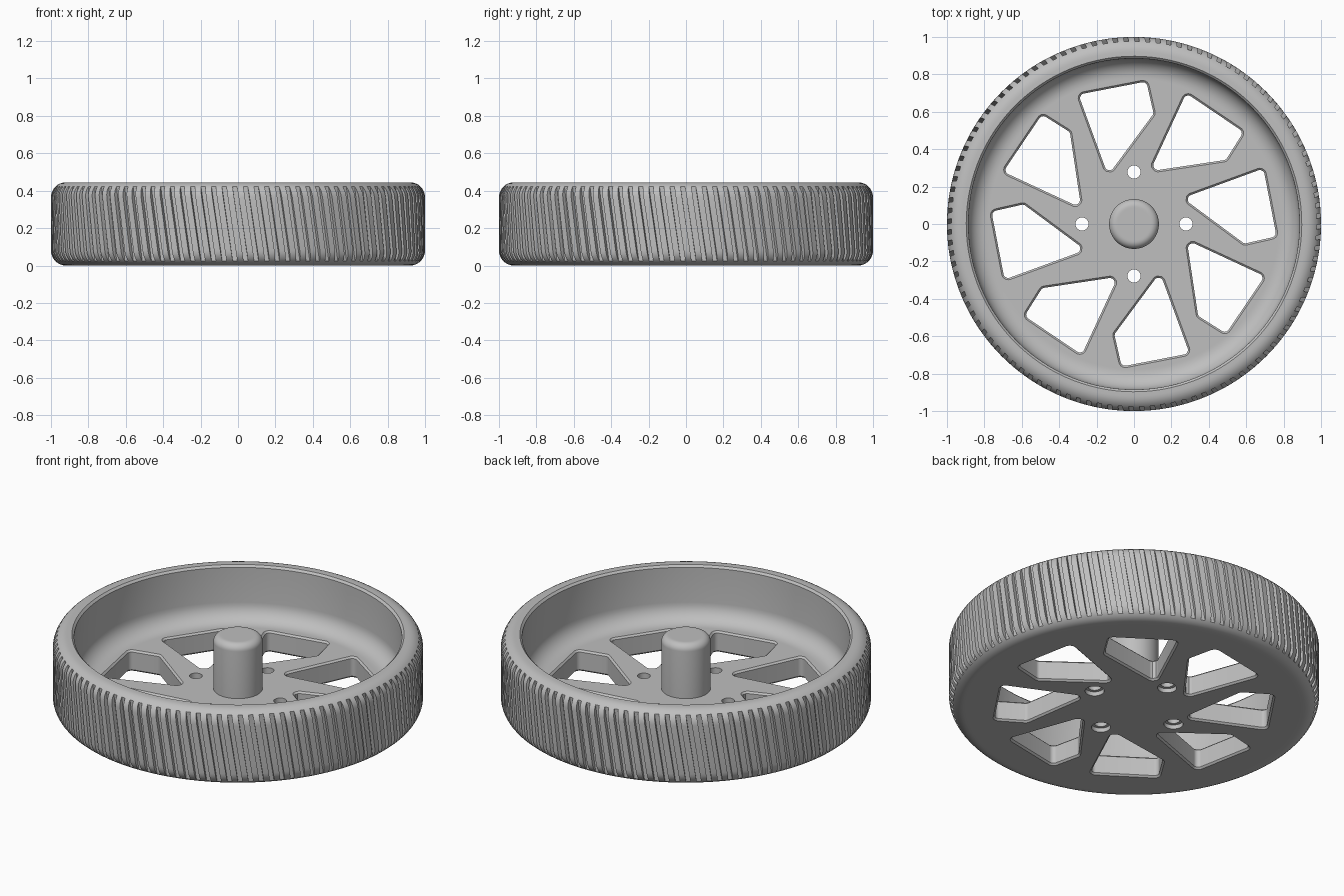
import bpy, bmesh, math
from mathutils import Vector, Matrix

if "Cube" in bpy.data.objects:
    bpy.data.objects.remove(bpy.data.objects["Cube"], do_unlink=True)

HEIGHT, FLOOR = 0.445, 0.125
CORNER = 0.08          # rounding of the outer rim
GROOVES, TWIST = 108, -0.15
GROOVE_R = 1 - CORNER + CORNER * math.cos(math.pi / 4)

grey = bpy.data.materials.new("plain grey")
grey.use_nodes = True
colour = (0.52, 0.52, 0.52, 1)
grey.diffuse_color = colour
for node in grey.node_tree.nodes:
    if node.type == "BSDF_PRINCIPLED":
        node.inputs["Base Color"].default_value = colour


def arc(cx, cz, radius, start, end, steps):
    """Points of a circular arc in the profile plane, angles in degrees."""
    angles = [math.radians(start + (end - start) * i / steps) for i in range(steps + 1)]
    return [(cx + radius * math.cos(a), cz + radius * math.sin(a)) for a in angles]


def skin(bm, rings):
    """Join a list of equal closed rings with quads."""
    rows = [[bm.verts.new(p) for p in ring] for ring in rings]
    n = len(rows[0])
    for low, high in zip(rows, rows[1:]):
        for i in range(n):
            j = (i + 1) % n
            bm.faces.new((low[i], low[j], high[j], high[i]))
    return rows


def circle(radius, z, n, x=0, y=0):
    return [(x + radius * math.cos(math.tau * i / n),
             y + radius * math.sin(math.tau * i / n), z) for i in range(n)]


def finish(bm, name):
    bmesh.ops.recalc_face_normals(bm, faces=bm.faces[:])
    mesh = bpy.data.meshes.new(name)
    bm.to_mesh(mesh)
    bm.free()
    mesh.materials.append(grey)
    obj = bpy.data.objects.new(name, mesh)
    bpy.context.collection.objects.link(obj)
    bpy.ops.object.select_all(action="DESELECT")
    obj.select_set(True)
    bpy.context.view_layer.objects.active = obj
    bpy.ops.object.shade_smooth_by_angle(angle=math.radians(30))
    return obj


def tread_ring(radius, z):
    """One ring of the rim; the slanted grooves sink to a fixed radius."""
    ring = []
    step = math.tau / GROOVES
    low = min(radius, GROOVE_R)
    for i in range(GROOVES):
        start = i * step + TWIST * z
        crest_end = start + 0.58 * step
        for r, a in ((low, start), (radius, start), (radius, crest_end), (low, crest_end)):
            ring.append((r * math.cos(a), r * math.sin(a), z))
    return ring


def rounded(points, radius):
    """Arc centres and outward directions for a convex outline."""
    out = []
    pts = [Vector(p) for p in points]
    for i, p in enumerate(pts):
        d1 = (p - pts[i - 1]).normalized()
        d2 = (pts[(i + 1) % len(pts)] - p).normalized()
        n1, n2 = Vector((d1.y, -d1.x)), Vector((d2.y, -d2.x))
        centre = p - radius * (n1 + n2) / (1 + n1.dot(n2))
        out += [(centre, n1.lerp(n2, k / 5).normalized()) for k in range(6)]
    return out


# Rim with tread, from the underside around the outside to the inner floor
bm = bmesh.new()
outer = 1 - CORNER
profile = [(0.775, 0), (0.9, 0)]
profile += arc(outer, CORNER, CORNER, -90, 0, 8)
profile += [(1, HEIGHT * t) for t in (0.35, 0.5, 0.65)]
profile += arc(outer, HEIGHT - CORNER, CORNER, 0, 90, 8)
profile += [(0.897, HEIGHT), (0.885, HEIGHT - 0.012)]
profile += arc(0.785, FLOOR + 0.1, 0.1, 0, -90, 8)
profile += [(0.775, FLOOR)]
skin(bm, [tread_ring(r, z) for r, z in profile])

# Eight slanted windows with chamfered edges
window = rounded([(-0.139, 0.26), (0.105, 0.59), (0.066, 0.762), (-0.297, 0.692)], 0.025)
CHAMFER = 0.01
for k in range(8):
    turn = Matrix.Rotation(math.tau * k / 8, 3, "Z")
    rings = []
    for grow, z in ((CHAMFER, 0), (0, CHAMFER), (0, FLOOR - CHAMFER), (CHAMFER, FLOOR)):
        flat = [c + (0.025 + grow) * d for c, d in window]
        rings.append([turn @ Vector((p.x, p.y, z)) for p in flat])
    skin(bm, rings)

# Four bolt holes, widened on the underside
for k in range(4):
    x, y = 0.278 * math.cos(k * math.pi / 2), 0.278 * math.sin(k * math.pi / 2)
    skin(bm, [circle(r, z, 32, x, y) for r, z in
              ((0.052, 0), (0.052, 0.025), (0.035, 0.025), (0.035, FLOOR))])

# Floor faces above and below, filled around the openings
bmesh.ops.remove_doubles(bm, verts=bm.verts[:], dist=0.00005)
for level in (0, FLOOR):
    edges = [e for e in bm.edges if e.is_boundary
             and all(abs(v.co.z - level) < 0.001 for v in e.verts)]
    bmesh.ops.triangle_fill(bm, edges=edges, use_beauty=True, normal=(0, 0, 1))
finish(bm, "wheel_body")

# Central hub post
bm = bmesh.new()
hub = [(0.133, FLOOR - 0.03)] + arc(0.093, HEIGHT - 0.04, 0.04, 0, 90, 8) + [(0.085, HEIGHT)]
rows = skin(bm, [circle(r, z, 64) for r, z in hub])
bm.faces.new(rows[0])
bm.faces.new(rows[-1])
finish(bm, "hub_post")
